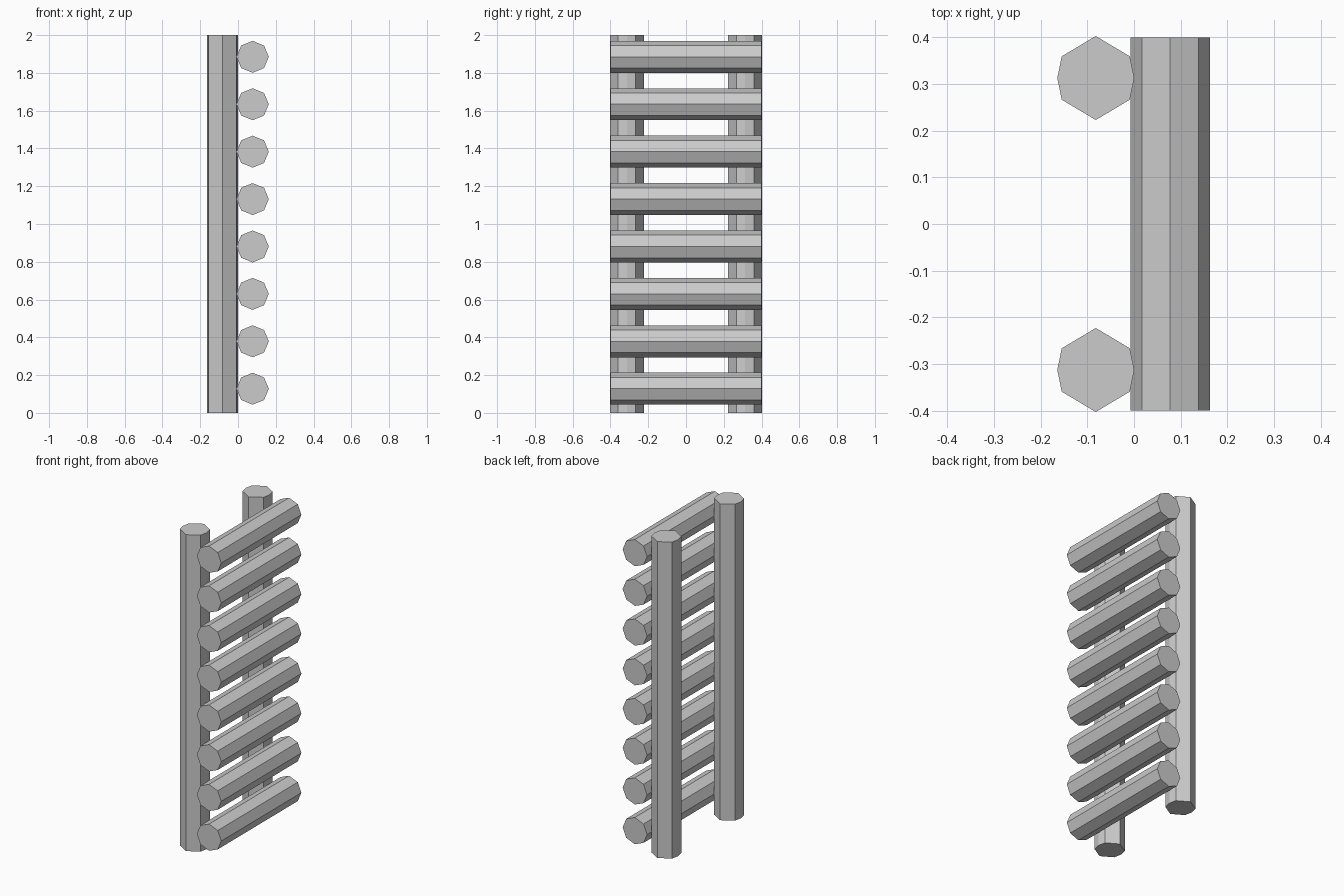
import bpy, bmesh
from math import sin, cos, pi
from mathutils import Vector

if "Cube" in bpy.data.objects:
    bpy.data.objects.remove(bpy.data.objects["Cube"])


def prism(name, ring, extrusion):
    """Extrude a closed 3D ring into a capped, flat-shaded prism."""
    bm = bmesh.new()
    face = bm.faces.new([bm.verts.new(p) for p in ring])
    ext = bmesh.ops.extrude_face_region(bm, geom=[face], use_keep_orig=True)
    verts = [g for g in ext["geom"] if isinstance(g, bmesh.types.BMVert)]
    bmesh.ops.translate(bm, verts=verts, vec=Vector(extrusion))
    bmesh.ops.recalc_face_normals(bm, faces=bm.faces)
    mesh = bpy.data.meshes.new(name)
    bm.to_mesh(mesh)
    bm.free()
    obj = bpy.data.objects.new(name, mesh)
    bpy.context.collection.objects.link(obj)
    return obj


# Upright poles: slightly uneven eight-sided section
section = [(0.0825, 0), (0.073, 0.0465), (0, 0.09), (-0.073, 0.0465),
           (-0.0825, 0), (-0.073, -0.0465), (0, -0.09), (0.073, -0.0465)]
for name, y in (("front_pole", -0.313), ("back_pole", 0.313)):
    pole = prism(name, [(px, py, 0) for px, py in section], (0, 0, 2))
    pole.location = (-0.082, y, 0)

# Rungs: regular octagonal logs lying across the poles
octagon = [(0.0855 * cos(i * pi / 4), -0.4, 0.0845 * sin(i * pi / 4)) for i in range(8)]
for i in range(8):
    rung = prism(f"rung_{i + 1}", octagon, (0, 0.8, 0))
    rung.location = (0.0775, 0, 0.128 + i * 0.251)
